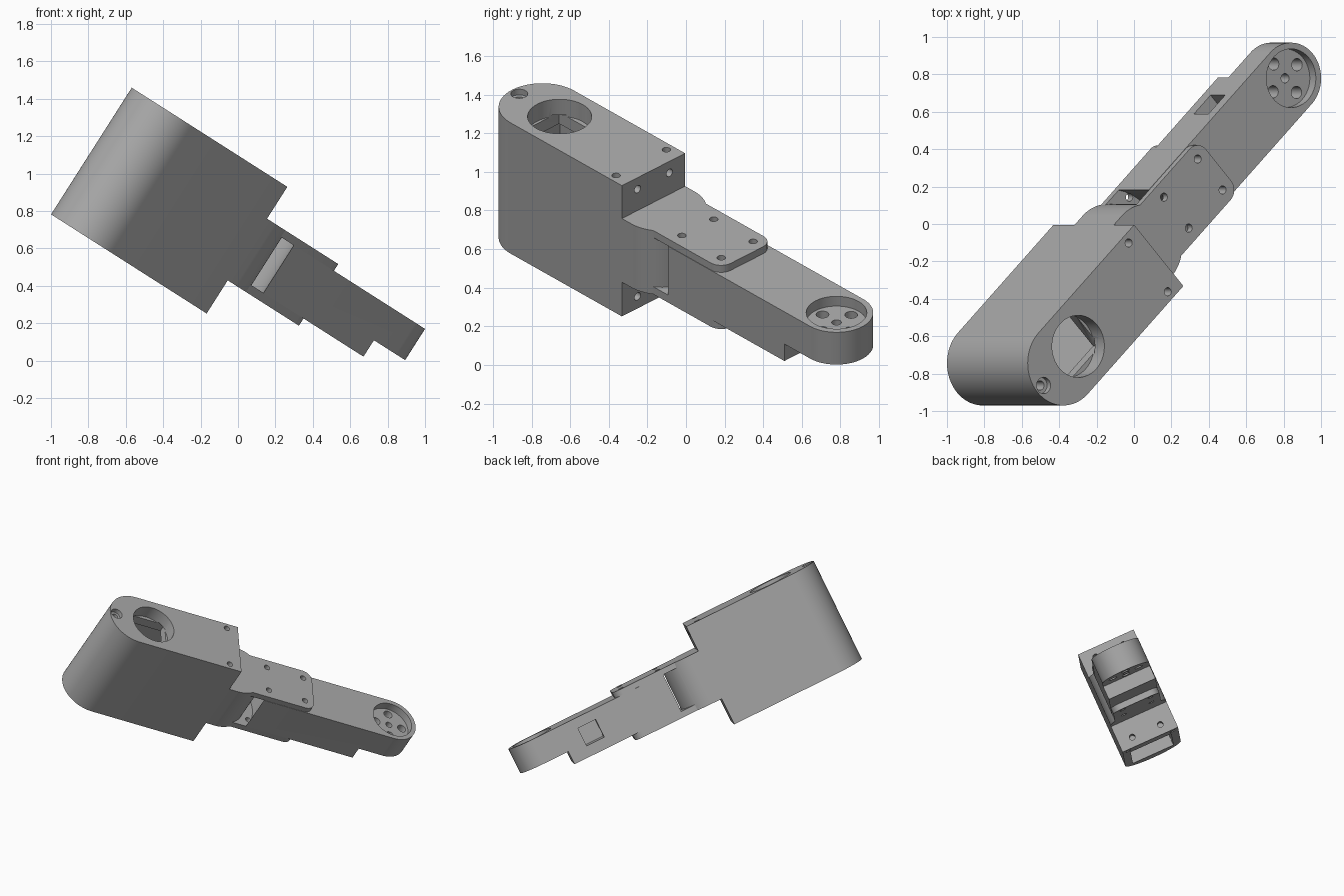
import bpy, bmesh
from math import cos, sin, pi, radians
from mathutils import Matrix, Vector

if "Cube" in bpy.data.objects:
    bpy.data.objects.remove(bpy.data.objects["Cube"])

# Tilted frame of the whole linkage: u along it, v across it, w through its thickness
TILT, TURN = radians(32.5), radians(43.6)
e = Vector((cos(TILT), 0, -sin(TILT)))
y = Vector((0, 1, 0))
w = Vector((sin(TILT), 0, cos(TILT)))
u = e * cos(TURN) + y * sin(TURN)
v = y * cos(TURN) - e * sin(TURN)
FRAME = Matrix((u, v, w)).transposed().to_4x4()
FRAME.translation = e * -1.037 + y * -0.744

grey = bpy.data.materials.new("plain grey")
grey.use_nodes = True
COLOUR = (0.4, 0.4, 0.4, 1)
grey.diffuse_color = COLOUR
grey.node_tree.nodes["Principled BSDF"].inputs["Base Color"].default_value = COLOUR


def arc(cu, cv, r, start, end, n=24):
    return [(cu + r * cos(radians(start + (end - start) * i / n)),
             cv + r * sin(radians(start + (end - start) * i / n))) for i in range(n + 1)]


def circle(cu, cv, r):
    return arc(cu, cv, r, 0, 360, 48)[:-1]


def rect(u0, u1, v0, v1):
    return [(u0, v0), (u1, v0), (u1, v1), (u0, v1)]


def prism(name, outline, low, high, along_u=False):
    """Extrude an outline through the thickness, or along u when it is given as (v, w)."""
    bm = bmesh.new()
    place = (lambda p, h: (h, *p)) if along_u else (lambda p, h: (*p, h))
    face = bm.faces.new([bm.verts.new(place(p, low)) for p in outline])
    new = bmesh.ops.extrude_face_region(bm, geom=[face])["geom"]
    shift = Vector(place((0, 0), high - low))
    bmesh.ops.translate(bm, verts=[g for g in new if isinstance(g, bmesh.types.BMVert)], vec=shift)
    bmesh.ops.recalc_face_normals(bm, faces=bm.faces)
    mesh = bpy.data.meshes.new(name)
    bm.to_mesh(mesh)
    bm.free()
    mesh.materials.append(grey)
    ob = bpy.data.objects.new(name, mesh)
    bpy.context.collection.objects.link(ob)
    return ob


def combine(target, tool, operation="DIFFERENCE"):
    mod = target.modifiers.new("combine", "BOOLEAN")
    mod.object, mod.operation, mod.solver = tool, operation, "EXACT"
    bpy.context.view_layer.objects.active = target
    bpy.ops.object.modifier_apply(modifier=mod.name)
    bpy.data.objects.remove(tool)


def cut(target, outline, low, high, along_u=False):
    combine(target, prism("cutter", outline, low, high, along_u))


LOW, HIGH = 0.122, 0.925            # housing
FORK_LOW, FORK_HIGH = 0.332, 0.723  # fork plates
ARM_LOW, ARM_HIGH = 0.378, 0.68     # arm
HALF, ARM_HALF = 0.226, 0.19
END, NECK, TIP = 0.835, 0.905, 2.209

# Housing with a rounded back end
housing = prism("housing", arc(0, 0, HALF, 90, 270, 48) + [(END, -HALF), (END, HALF)], LOW, HIGH)

# Motor pocket, square window and round opening
cut(housing, rect(-0.04, 0.64, -0.165, 0.165), LOW - 0.1, 0.75)
cut(housing, rect(-0.02, 0.28, -0.14, 0.14), 0.7, 0.83)
cut(housing, circle(0.13, 0, 0.166), 0.82, HIGH + 0.1)

# Counterbored back hole and screw holes
cut(housing, circle(-0.173, 0, 0.044), HIGH - 0.035, HIGH + 0.1)
cut(housing, circle(-0.173, 0, 0.025), HIGH - 0.2, HIGH + 0.1)
for side in (-1, 1):
    for low, high in ((LOW - 0.1, LOW + 0.1), (HIGH - 0.1, HIGH + 0.1)):
        cut(housing, circle(0.743, side * 0.18, 0.022), low, high)
    for height in (0.195, 0.854):
        cut(housing, circle(side * 0.114, height, 0.022), END - 0.08, END + 0.1, True)

# Rounded neck with two fork plates
fork = prism("neck_fork", [(END - 0.01, HALF), (END - 0.01, -HALF)] + arc(NECK, 0, HALF, -90, 90, 48),
             FORK_LOW, FORK_HIGH)
corner_u, corner_v, corner_r = 1.463, 0.115, 0.073
plate = ([(NECK, ARM_HALF - 0.002), (NECK, 0.002 - ARM_HALF)]
         + arc(corner_u, -corner_v, corner_r, -90, 0, 12)
         + arc(corner_u, corner_v, corner_r, 0, 90, 12))
for low, high in ((FORK_LOW, ARM_LOW), (ARM_HIGH, FORK_HIGH)):
    combine(fork, prism("plate", plate, low, high), "UNION")

# Arm: rounded tip, stepped underside, hollow end around the neck
arm = prism("arm", [(1.0, ARM_HALF), (1.0, -ARM_HALF)] + arc(TIP, 0, ARM_HALF, -90, 90, 48),
            ARM_LOW, ARM_HIGH)
cut(arm, circle(NECK, 0, 0.304), 0, 1)
cut(arm, rect(2.017, 2.6, -0.3, 0.3), 0.2, 0.482)

# Side pocket
cut(arm, rect(1.733, 1.878, 0.04, 0.3), 0.46, 0.605)

# Round recess and coupling holes at the tip
cut(arm, circle(TIP, 0, 0.157), ARM_HIGH - 0.06, 0.9)
cut(arm, circle(TIP, 0, 0.025), 0.3, 0.9)
for i in range(4):
    cut(arm, circle(TIP + 0.105 * cos(i * pi / 2), 0.105 * sin(i * pi / 2), 0.033), 0.3, 0.9)

# Fork screw holes, continuing into the arm
for hu in (1.167, corner_u):
    for hv in (-0.114, 0.114):
        for low, high in ((0.2, ARM_LOW + 0.06), (ARM_HIGH - 0.06, 0.9)):
            cut(fork, circle(hu, hv, 0.022), low, high)
            if hu == corner_u:
                cut(arm, circle(hu, hv, 0.022), low, high)

# Tilt into place and smooth the round walls
for ob in (housing, fork, arm):
    ob.data.transform(FRAME)
    bpy.ops.object.select_all(action="DESELECT")
    ob.select_set(True)
    bpy.context.view_layer.objects.active = ob
    bpy.ops.object.shade_smooth_by_angle(angle=radians(30))
